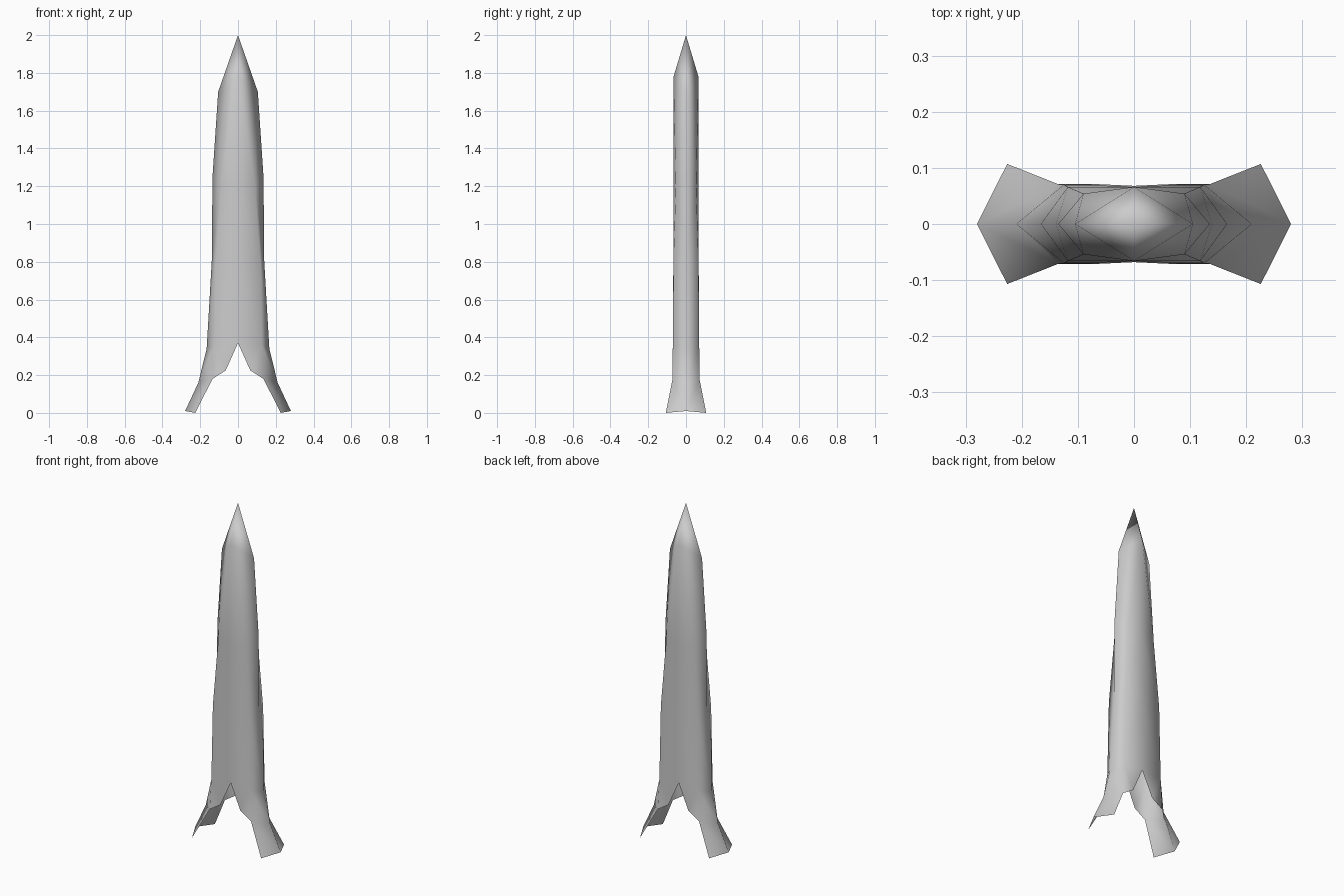
import bpy
import bmesh

cube = bpy.data.objects.get("Cube")
if cube:
    bpy.data.objects.remove(cube, do_unlink=True)

# Single plain grey for the whole shell
grey = bpy.data.materials.new("plain_grey")
grey.use_nodes = True
colour = (0.6, 0.6, 0.6, 1.0)
grey.diffuse_color = colour
grey.node_tree.nodes["Principled BSDF"].inputs["Base Color"].default_value = colour

# Control points of one quarter: centre ridge, corner and side columns
points = {
    "tip": (0, 0, 2),
    "ridge_top": (0, 0.066, 1.78),
    "ridge_upper": (0, 0.066, 1.2),
    "ridge_lower": (0, 0.067, 0.8),
    "arch_top": (0, 0.068, 0.37),
    "corner_upper": (0.09, 0.054, 1.2),
    "corner_lower": (0.118, 0.066, 0.8),
    "hip": (0.125, 0.07, 0.36),
    "arch_side": (0.065, 0.071, 0.225),
    "knee": (0.135, 0.071, 0.18),
    "toe": (0.226, 0.107, 0),
    "side_top": (0.105, 0, 1.7),
    "side_upper": (0.135, 0, 1.25),
    "side_lower": (0.139, 0, 0.8),
    "side_hip": (0.166, 0, 0.34),
    "side_knee": (0.21, 0, 0.16),
    "side_toe": (0.28, 0, 0.01),
}

faces = [
    # Pointed tip and shoulder
    "tip ridge_top side_top",
    "ridge_top corner_upper side_top",
    "side_top corner_upper side_upper",
    "ridge_top ridge_upper corner_upper",
    # Tall body
    "ridge_upper ridge_lower corner_lower corner_upper",
    "corner_upper corner_lower side_lower side_upper",
    "ridge_lower arch_top hip corner_lower",
    "corner_lower hip side_hip side_lower",
    # Arch and splayed foot
    "arch_top arch_side hip",
    "arch_side knee hip",
    "hip knee side_knee side_hip",
    "knee toe side_toe side_knee",
]

bm = bmesh.new()
verts = {name: bm.verts.new(co) for name, co in points.items()}
for names in faces:
    face = bm.faces.new([verts[n] for n in names.split()])
    face.smooth = True
    face.normal_update()
    outward = face.calc_center_median()
    outward.z = 0
    if face.normal.dot(outward) < 0:
        face.normal_flip()

mesh = bpy.data.meshes.new("tapered_shell")
bm.to_mesh(mesh)
bm.free()
mesh.materials.append(grey)
shell = bpy.data.objects.new("tapered_shell", mesh)
bpy.context.collection.objects.link(shell)

# Mirror the quarter to all four sides; the shell stays open below
mirror = shell.modifiers.new("mirror_quarters", "MIRROR")
mirror.use_axis = (True, True, False)
mirror.use_clip = True
mirror.merge_threshold = 0.001
